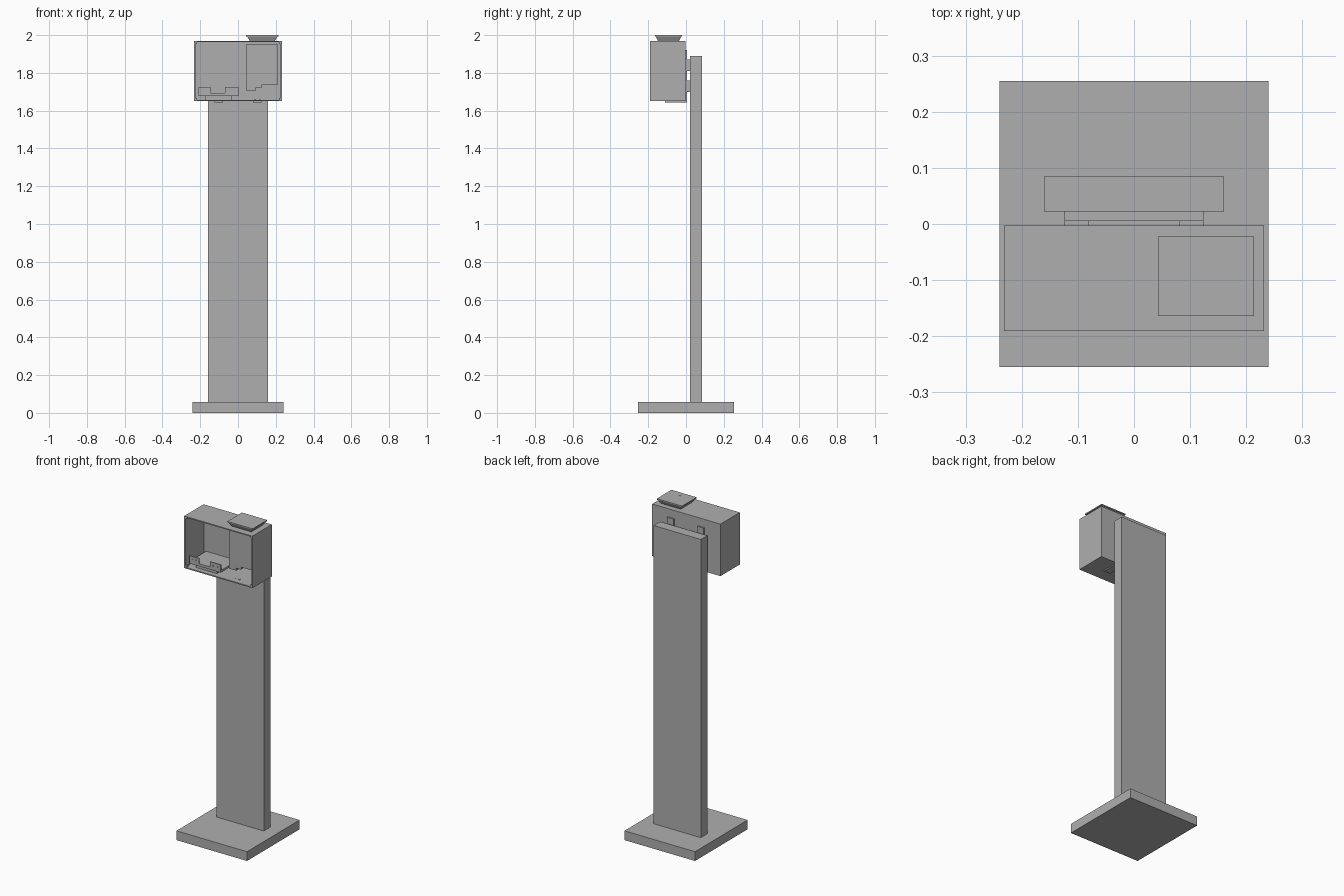
import bpy
import bmesh
from mathutils import Vector

cube = bpy.data.objects.get("Cube")
if cube:
    bpy.data.objects.remove(cube, do_unlink=True)

grey = bpy.data.materials.new("plain grey")
grey.use_nodes = True
GREY = (0.43, 0.43, 0.43, 1)
grey.diffuse_color = GREY
grey.node_tree.nodes["Principled BSDF"].inputs["Base Color"].default_value = GREY


def finish(name, bm):
    bmesh.ops.recalc_face_normals(bm, faces=bm.faces)
    mesh = bpy.data.meshes.new(name)
    bm.to_mesh(mesh)
    bm.free()
    mesh.materials.append(grey)
    obj = bpy.data.objects.new(name, mesh)
    bpy.context.scene.collection.objects.link(obj)
    return obj


def box(name, x, y, z, flare=1.0):
    """Block from ranges; flare scales the top outline."""
    bm = bmesh.new()
    bmesh.ops.create_cube(bm, size=1)
    for v in bm.verts:
        k = flare if v.co.z > 0 else 1
        v.co = Vector((sum(x) / 2 + v.co.x * k * (x[1] - x[0]),
                       sum(y) / 2 + v.co.y * k * (y[1] - y[0]),
                       sum(z) / 2 + v.co.z * (z[1] - z[0])))
    return finish(name, bm)


def panel(name, outline, y):
    """Upright x-z outline given depth along y."""
    bm = bmesh.new()
    face = bm.faces.new([bm.verts.new((px, y[0], pz)) for px, pz in outline])
    moved = bmesh.ops.extrude_face_region(bm, geom=[face])["geom"]
    bmesh.ops.translate(bm, vec=(0, y[1] - y[0], 0),
                        verts=[g for g in moved if isinstance(g, bmesh.types.BMVert)])
    return finish(name, bm)


def disc(name, x, y, z, radius, depth):
    bm = bmesh.new()
    bmesh.ops.create_cone(bm, cap_ends=True, segments=12, radius1=radius,
                          radius2=radius, depth=depth)
    bmesh.ops.translate(bm, verts=bm.verts, vec=(x, y, z))
    return finish(name, bm)


# Stand
box("base_plate", (-0.24, 0.24), (-0.255, 0.255), (0, 0.057))
box("post", (-0.16, 0.16), (0.022, 0.085), (0.057, 1.89))

# Open-fronted housing
bm = bmesh.new()
bmesh.ops.create_cube(bm, size=1)
for v in bm.verts:
    v.co = Vector((v.co.x * 0.464, -0.097 + v.co.y * 0.188, 1.81 + v.co.z * 0.32))
bmesh.ops.delete(bm, geom=[f for f in bm.faces if f.calc_center_median().y < -0.18],
                 context="FACES")
housing = finish("housing", bm)
# An open shell needs its normals pointing away from the middle
for poly in housing.data.polygons:
    if poly.normal.dot(poly.center - Vector((0, -0.097, 1.81))) < 0:
        poly.flip()
wall = housing.modifiers.new("wall", "SOLIDIFY")
wall.thickness = 0.007
wall.offset = -1
wall.use_even_offset = True

# Corner posts for the cover, inside the housing
for side, sx in (("left", 1), ("right", -1)):
    for level, z in (("lower", 1.662), ("upper", 1.958)):
        box(f"{level}_{side}_cover_lug", (sx * 0.221 - 0.005, sx * 0.221 + 0.005),
            (-0.188, -0.17), (z - 0.005, z + 0.005))

# Mounting straps that fold under the housing
for side, sx in (("left", 1), ("right", -1)):
    x = (sx * 0.102 - 0.022, sx * 0.102 + 0.022)
    box(f"{side}_strap", x, (-0.003, 0.006), (1.645, 1.92))
    box(f"{side}_strap_foot", x, (-0.11, 0.006), (1.644, 1.65))
for level, z in (("lower", 1.70), ("upper", 1.81)):
    box(f"{level}_mounting_rail", (-0.124, 0.124), (0.006, 0.022), (z, z + 0.06))

# Flared inlet and lid on the roof
box("inlet", (0.062, 0.195), (-0.149, -0.037), (1.97, 1.992), flare=1.2)
box("inlet_lid", (0.043, 0.214), (-0.164, -0.022), (1.993, 2.0))
disc("lid_knob", 0.131, -0.129, 2.0, 0.005, 0.001)

# Hopper with a stepped lower edge
panel("hopper", [(0.045, 1.953), (0.21, 1.953), (0.21, 1.735), (0.125, 1.735),
                 (0.125, 1.72), (0.093, 1.72), (0.093, 1.705), (0.045, 1.705)],
      (-0.15, -0.02))

# Notched bracket, tray and its support
panel("notched_bracket", [(-0.21, 1.677), (0.003, 1.677), (0.003, 1.725), (-0.07, 1.725),
                          (-0.07, 1.693), (-0.145, 1.693), (-0.145, 1.725), (-0.21, 1.725)],
      (-0.172, -0.166))
box("tray", (-0.21, 0.003), (-0.166, -0.01), (1.677, 1.69))
box("tray_support", (-0.175, -0.032), (-0.16, -0.02), (1.657, 1.677))

# Small fixings
for i, x in enumerate((-0.185, -0.165, -0.05, -0.02)):
    box(f"bracket_screw_{i}", (x - 0.003, x + 0.003), (-0.174, -0.172), (1.703, 1.709))
for i, x in enumerate((0.09, 0.115)):
    disc(f"floor_screw_{i}", x, -0.15, 1.658, 0.005, 0.003)
for i, x in enumerate((-0.1, 0, 0.1)):
    disc(f"base_screw_{i}", x, 0.053, 0.001, 0.006, 0.002)
